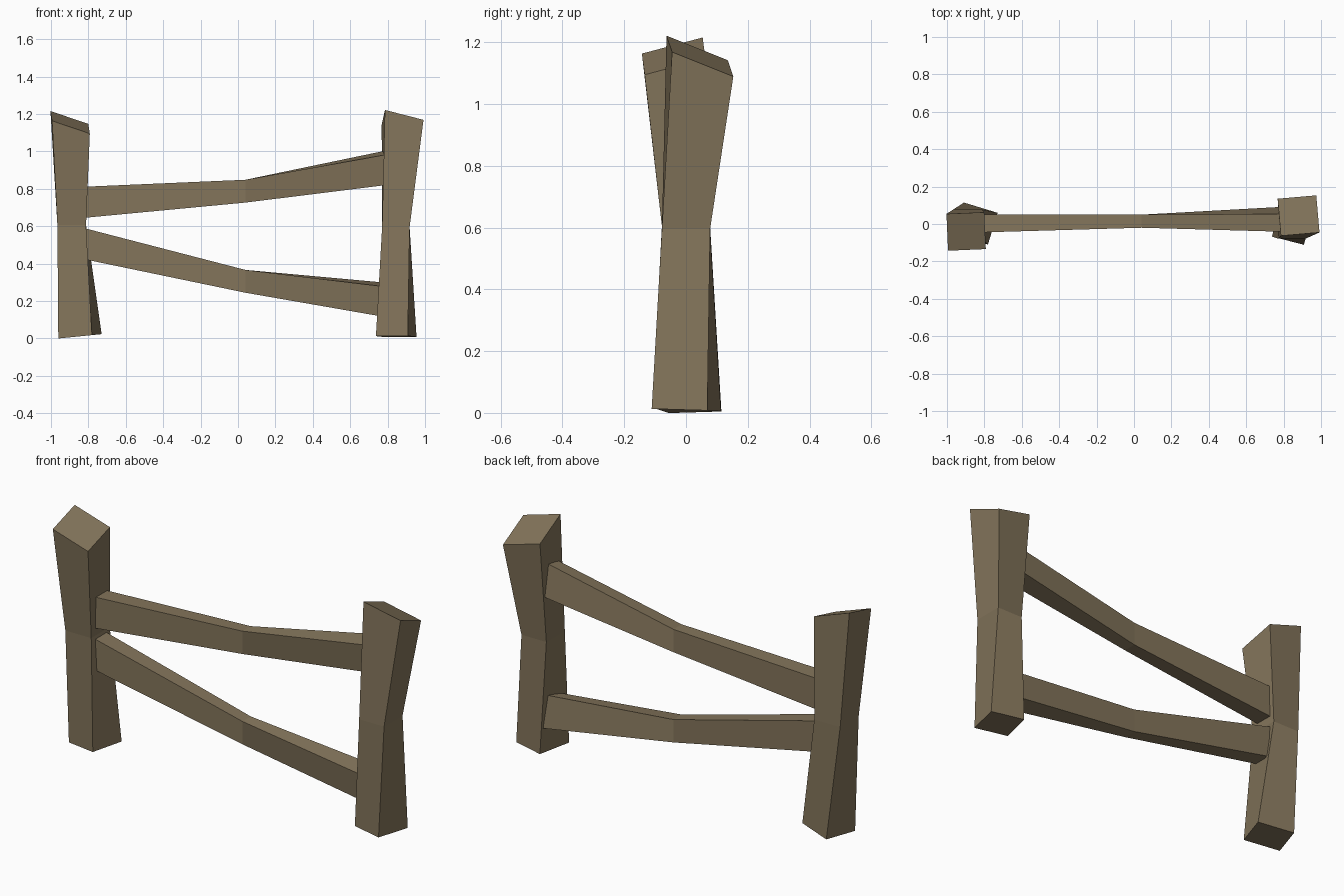
import bpy, bmesh, math
from mathutils import Matrix, Vector

if "Cube" in bpy.data.objects:
    bpy.data.objects.remove(bpy.data.objects["Cube"])

wood = bpy.data.materials.new("weathered brown wood")
wood.diffuse_color = (0.23, 0.178, 0.105, 1)
wood.use_nodes = True
wood.node_tree.nodes["Principled BSDF"].inputs["Base Color"].default_value = wood.diffuse_color

CORNERS = [(-.5, -.5), (.5, -.5), (.5, .5), (-.5, .5)]


def loft(name, rings):
    """Skin a chain of four-cornered rings into a closed flat-faced beam."""
    bm = bmesh.new()
    loops = [[bm.verts.new(p) for p in ring] for ring in rings]
    for a, b in zip(loops, loops[1:]):
        for i in range(4):
            j = (i + 1) % 4
            bm.faces.new((a[i], a[j], b[j], b[i]))
    bm.faces.new(loops[0][::-1])
    bm.faces.new(loops[-1])
    bmesh.ops.recalc_face_normals(bm, faces=bm.faces)
    mesh = bpy.data.meshes.new(name)
    bm.to_mesh(mesh)
    bm.free()
    mesh.materials.append(wood)
    obj = bpy.data.objects.new(name, mesh)
    bpy.context.collection.objects.link(obj)


def post_ring(centre, wx, wy, twist=0, slope_x=0, slope_y=0):
    rot = Matrix.Rotation(math.radians(twist), 3, 'Z')
    ring = []
    for u, v in CORNERS:
        p = rot @ Vector((u * wx, v * wy, 0))
        p.z = p.x * slope_x + p.y * slope_y
        ring.append(Vector(centre) + p)
    return ring


def rail_ring(centre, depth, height, twist=0):
    rot = Matrix.Rotation(math.radians(twist), 3, 'X')
    return [Vector(centre) + rot @ Vector((0, u * depth, v * height))
            for u, v in CORNERS]


# Crooked posts: twisted foot, narrow waist, slanted top
loft("left_post", [
    post_ring((-.845, .0025, .011), .188, .177, -17, .1, 0),
    post_ring((-.889, 0, .605), .153, .156),
    post_ring((-.8975, -.04, 1.155), .202, .197, 2.5, -.35, .25)])
loft("right_post", [
    post_ring((.846, .001, .010), .176, .186, -14.5, 0, -.03),
    post_ring((.844, 0, .595), .147, .156),
    post_ring((.88, .045, 1.155), .207, .199, 5, -.22, -.42)])

# Bent rails: thin in the middle, twisted at the right end
for name, z_left, z_mid, z_right in [("upper_rail", .728, .787, .91),
                                     ("lower_rail", .505, .305, .207)]:
    loft(name, [
        rail_ring((-.817, .0025, z_left), .095, .166),
        rail_ring((.04, .015, z_mid), .07, .122),
        rail_ring((.78, .025, z_right), .097, .166, 13)])
